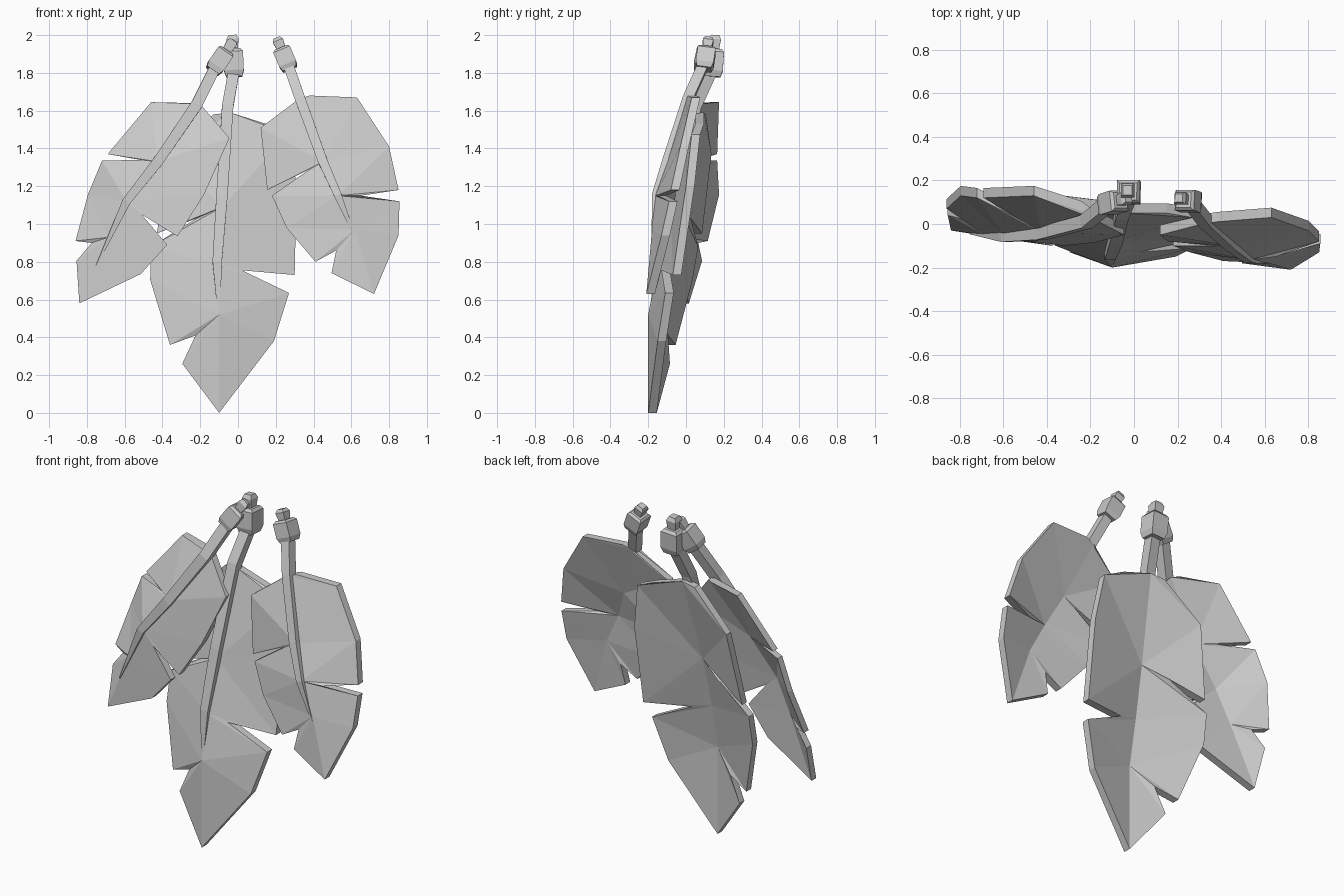
import bpy
import bmesh
from mathutils import Vector

cube = bpy.data.objects.get("Cube")
if cube:
    bpy.data.objects.remove(cube, do_unlink=True)

GREY = (0.6, 0.6, 0.6, 1)
mat = bpy.data.materials.new("plain_grey")
mat.use_nodes = True
mat.diffuse_color = GREY
mat.node_tree.nodes["Principled BSDF"].inputs["Base Color"].default_value = GREY
THICK = 0.045


def finish(bm, name):
    bmesh.ops.recalc_face_normals(bm, faces=bm.faces)
    mesh = bpy.data.meshes.new(name)
    bm.to_mesh(mesh)
    bm.free()
    mesh.materials.append(mat)
    bpy.context.collection.objects.link(bpy.data.objects.new(name, mesh))


def leaf(name, rib, sides):
    """Folded blade: each outline point (x, y, z, rib index) is joined to its rib point."""
    bm = bmesh.new()
    ribs = [bm.verts.new(p) for p in rib]
    for side in sides:
        edge = [(ribs[0], 0)] + [(bm.verts.new(p[:3]), p[3]) for p in side]
        edge.append((ribs[-1], len(rib) - 1))
        for (a, i), (b, j) in zip(edge, edge[1:]):
            loop = [a, b] + [ribs[k] for k in range(j, i - 1, -1)]
            loop = list(dict.fromkeys(loop))
            if len(loop) > 2:
                bm.faces.new(loop)
    bmesh.ops.recalc_face_normals(bm, faces=bm.faces)
    bmesh.ops.triangulate(bm, faces=bm.faces)
    # thicken backwards, keeping the front skin
    front = bm.faces[:]
    back = bmesh.ops.extrude_face_region(bm, geom=front, use_keep_orig=True)
    moved = [g for g in back["geom"] if isinstance(g, bmesh.types.BMVert)]
    bmesh.ops.translate(bm, verts=moved, vec=(0, THICK, 0))
    finish(bm, name)


def frame(d):
    side = Vector((0, 1, 0)).cross(d).normalized()
    return side, d.cross(side).normalized()


def stem(name, path, widths):
    """Square stalk tapering along a path."""
    bm = bmesh.new()
    pts = [Vector(p) for p in path]
    rings = []
    for i, p in enumerate(pts):
        d = (pts[min(i + 1, len(pts) - 1)] - pts[max(i - 1, 0)]).normalized()
        u, v = frame(d)
        w = widths[i] / 2
        rings.append([bm.verts.new(p + u * a * w + v * b * w)
                      for a, b in ((-1, -1), (1, -1), (1, 1), (-1, 1))])
    for r, s in zip(rings, rings[1:]):
        for k in range(4):
            n = (k + 1) % 4
            bm.faces.new((r[k], r[n], s[n], s[k]))
    bm.faces.new(rings[0])
    bm.faces.new(rings[-1])
    finish(bm, name)


def rise(a, b, t):
    return Vector(a).lerp(Vector(b), t)


def bud(name, low, high, size):
    """Block at the stalk top with a smaller nub above it."""
    stem(name + "_block", [low, rise(low, high, 0.15), rise(low, high, 0.6), rise(low, high, 0.67)],
         [size * 0.8, size, size, size * 0.75])
    stem(name + "_nub", [rise(low, high, 0.6), rise(low, high, 0.9), high],
         [size * 0.45, size * 0.6, size * 0.4])


# middle leaf
leaf("middle_leaf",
     [(-.04, .05, 1.59), (-.085, -.08, 1.09), (-.1, -.15, .785), (-.1, -.2, .52), (-.1, -.2, 0)],
     [[(.15, .05, 1.53, 0), (.27, .03, 1.475, 0), (.31, .0, 1.2, 1), (.3, -.07, .73, 2),
       (.02, -.13, .755, 2), (.27, -.11, .635, 2), (.19, -.15, .38, 3)],
      [(-.13, .06, 1.58, 0), (-.36, .09, 1.37, 0), (-.43, .04, .95, 1), (-.22, -.02, 1.03, 1),
       (-.46, .02, .88, 1), (-.465, -.01, .705, 2), (-.36, -.1, .36, 3), (-.225, -.14, .41, 3),
       (-.295, -.13, .26, 3)]])
stem("middle_stem", [(-.02, .14, 1.82), (-.055, .05, 1.62), (-.085, -.07, 1.15),
                     (-.11, -.14, .8), (-.1, -.195, .47)], [.06, .06, .06, .05, .005])
bud("middle_bud", (-.02, .14, 1.78), (-.03, .155, 2.0), .105)

# left leaf
leaf("left_leaf",
     [(.32, .0, 1.66), (.45, -.1, 1.33), (.53, -.165, 1.15), (.62, -.18, .97), (.72, -.21, .63)],
     [[(.38, .01, 1.68, 0), (.63, .03, 1.67, 0), (.8, -.03, 1.41, 1), (.85, -.08, 1.18, 2),
       (.65, -.15, 1.15, 2), (.855, -.09, 1.12, 2), (.85, -.13, .94, 3)],
      [(.31, .0, 1.64, 0), (.12, -.05, 1.51, 0), (.155, -.08, 1.18, 1), (.38, -.1, 1.29, 1),
       (.18, -.1, 1.15, 1), (.257, -.13, .98, 2), (.41, -.17, .8, 3), (.52, -.17, .86, 3),
       (.495, -.18, .74, 3)]])
stem("left_stem", [(.26, .1, 1.86), (.33, .01, 1.66), (.45, -.1, 1.33),
                   (.53, -.16, 1.15), (.62, -.18, .93)], [.055, .055, .05, .04, .005])
bud("left_bud", (.275, .095, 1.82), (.205, .12, 1.985), .095)

# right leaf
leaf("right_leaf",
     [(-.2, .03, 1.635), (-.425, -.04, 1.33), (-.59, -.06, 1.12), (-.685, -.05, .93), (-.84, -.03, .58)],
     [[(-.045, -.05, 1.455, 0), (-.18, -.085, 1.155, 1), (-.32, -.1, .935, 2), (-.51, -.075, 1.05, 2),
       (-.375, -.1, .89, 2), (-.515, -.08, .735, 3)],
      [(-.24, .06, 1.64, 0), (-.46, .13, 1.645, 0), (-.69, .12, 1.37, 1), (-.52, .02, 1.34, 1),
       (-.72, .12, 1.335, 1), (-.795, .13, 1.155, 2), (-.86, .07, .91, 3), (-.775, .02, .9, 3),
       (-.855, .04, .805, 3)]])
stem("right_stem", [(-.11, .1, 1.85), (-.22, .01, 1.63), (-.425, -.045, 1.33),
                    (-.59, -.06, 1.12), (-.75, -.045, .78)], [.06, .06, .055, .045, .005])
bud("right_bud", (-.135, .085, 1.81), (-.025, .12, 1.97), .095)
